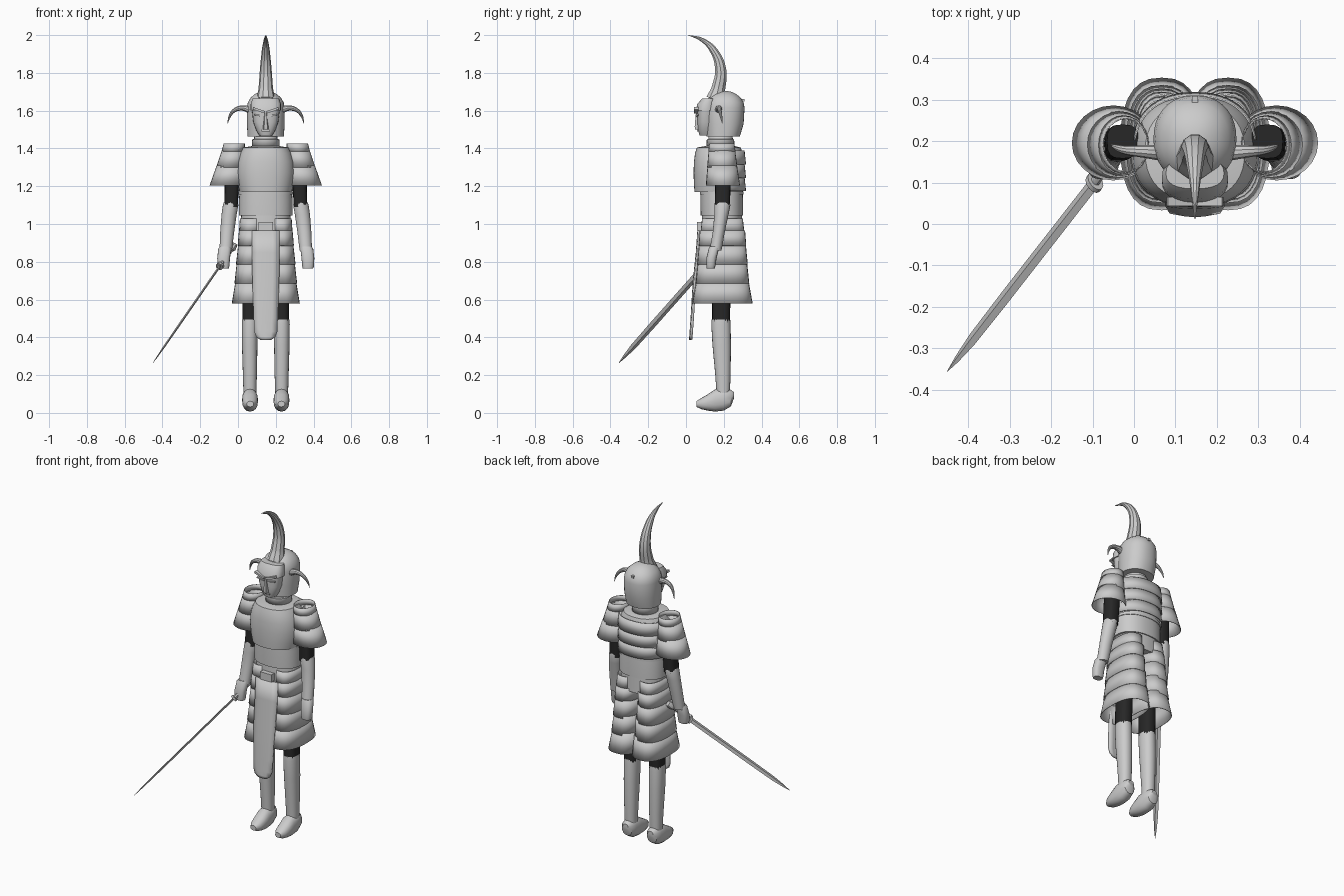
import bpy, bmesh, math
from mathutils import Vector, Matrix

if "Cube" in bpy.data.objects:
    bpy.data.objects.remove(bpy.data.objects["Cube"])

CX = 0.147  # the figure's own mirror plane


def material(name, value):
    m = bpy.data.materials.new(name)
    m.use_nodes = True
    colour = (value, value, value, 1)
    m.diffuse_color = colour
    m.node_tree.nodes["Principled BSDF"].inputs["Base Color"].default_value = colour
    return m


GREY = material("light grey", 0.6)
DARK = material("dark cloth", 0.02)


def finish(ob, mat, shell=0, angle=35):
    ob.data.materials.append(mat)
    if shell:
        mod = ob.modifiers.new("thickness", 'SOLIDIFY')
        mod.thickness, mod.offset = shell, -1
    bpy.ops.object.select_all(action='DESELECT')
    ob.select_set(True)
    bpy.context.view_layer.objects.active = ob
    bpy.ops.object.shade_smooth_by_angle(angle=math.radians(angle))
    return ob


def from_bmesh(name, bm, mat, shell=0):
    bmesh.ops.recalc_face_normals(bm, faces=bm.faces)
    me = bpy.data.meshes.new(name)
    bm.to_mesh(me)
    bm.free()
    ob = bpy.data.objects.new(name, me)
    bpy.context.collection.objects.link(ob)
    return finish(ob, mat, shell)


def loft(name, sections, mat=GREY, n=24, power=2, along='z', cap=True, shell=0, arc=None, x0=CX, side=1):
    """Skin rings given as (station, outward offset, half width, low, high)."""
    bm = bmesh.new()
    a0, a1 = arc or (0, 2 * math.pi)
    count = n + 1 if arc else n
    rings = []
    for t, off, rx, lo, hi in sections:
        ring = []
        for i in range(count):
            a = a0 + (a1 - a0) * i / n
            c, s = math.cos(a), math.sin(a)
            u = x0 + side * off + rx * math.copysign(abs(c) ** (2 / power), c)
            v = (lo + hi) / 2 + (hi - lo) / 2 * math.copysign(abs(s) ** (2 / power), s)
            ring.append(bm.verts.new((u, v, t) if along == 'z' else (u, t, v)))
        rings.append(ring)
    for low, high in zip(rings, rings[1:]):
        for i in range(n):
            j = (i + 1) % count
            bm.faces.new((low[i], low[j], high[j], high[i]))
    if cap and not arc:
        bm.faces.new(rings[0])
        bm.faces.new(rings[-1])
    return from_bmesh(name, bm, mat, shell)


def horn(name, points, mat=GREY):
    """Tapered tube through (x, y, z, radius) points."""
    cu = bpy.data.curves.new(name, 'CURVE')
    cu.dimensions, cu.bevel_depth, cu.bevel_resolution = '3D', 1, 3
    cu.resolution_u, cu.use_fill_caps = 8, True
    sp = cu.splines.new('BEZIER')
    sp.bezier_points.add(len(points) - 1)
    for bp, p in zip(sp.bezier_points, points):
        bp.co, bp.radius = p[:3], p[3]
        bp.handle_left_type = bp.handle_right_type = 'AUTO'
    ob = bpy.data.objects.new(name, cu)
    bpy.context.collection.objects.link(ob)
    bpy.ops.object.select_all(action='DESELECT')
    ob.select_set(True)
    bpy.context.view_layer.objects.active = ob
    bpy.ops.object.convert(target='MESH')
    return finish(bpy.context.object, mat)


def box(name, loc, size, tilt=0, mat=GREY):
    bm = bmesh.new()
    bmesh.ops.create_cube(bm, size=1)
    m = Matrix.Translation(loc) @ Matrix.Rotation(tilt, 4, 'Y') @ Matrix.Diagonal((*size, 1))
    bmesh.ops.transform(bm, matrix=m, verts=bm.verts)
    return from_bmesh(name, bm, mat)


# Torso
loft("breastplate", [(1.17, 0, .138, .045, .30), (1.21, 0, .148, .042, .308), (1.27, 0, .155, .04, .31),
                     (1.33, 0, .15, .042, .305), (1.375, 0, .136, .048, .30), (1.405, 0, .12, .058, .29),
                     (1.412, 0, .075, .10, .26)], n=40, power=2.3)
for k in range(3):
    z = 1.175 + .07 * k
    loft("back_band", [(z, 0, .152, .04, .318), (z + .075, 0, .148, .044, .31)],
         power=2.3, shell=.004, arc=(.15, math.pi - .15))
loft("waist_band", [(1.045, 0, .142, .078, .302), (1.12, 0, .142, .076, .302), (1.17, 0, .139, .076, .30)],
     n=40, power=2.3)
loft("waist_rim", [(1.155, 0, .144, .073, .304), (1.172, 0, .144, .073, .304)], n=40, power=2.3)
loft("lower_waist", [(.95, 0, .135, .082, .298), (1.045, 0, .13, .085, .296)], n=40, power=2.3)
loft("neck", [(1.38, 0, .045, .14, .235), (1.48, 0, .045, .14, .235)], DARK)
loft("collar", [(1.412, 0, .074, .108, .257), (1.448, 0, .072, .11, .255), (1.45, 0, .062, .118, .248),
                (1.47, 0, .06, .12, .246)], cap=False, shell=.006)

# Skirt tiers as two lobes, one round each leg: top, bottom, half widths, depths
tiers = [(1.03, .955, .137, .142, .108, .116), (.965, .885, .142, .149, .120, .126),
         (.89, .785, .146, .158, .124, .134), (.80, .685, .153, .166, .130, .142),
         (.70, .58, .160, .180, .138, .160)]
for top, bottom, w0, w1, d0, d1 in tiers:
    for side in (-1, 1):
        loft("skirt_plate", [(bottom, .08, w1 - .08, .193 - d1, .193 + d1),
                             (top, .073, w0 - .073, .193 - d0, .193 + d0)],
             n=28, power=2.5, cap=False, shell=.004, side=side)

# Hanging front panel with a rounded lower end
bm = bmesh.new()
rows = []
for z, half, y in [(.965, .074, .06), (.85, .074, .052), (.7, .071, .036), (.5, .064, .024),
                   (.43, .061, .019), (.402, .05, .017), (.387, .03, .016)]:
    rows.append([bm.verts.new((CX + half * f, y + .006 * f * f, z)) for f in (-1, -.5, 0, .5, 1)])
for r0, r1 in zip(rows, rows[1:]):
    for i in range(4):
        bm.faces.new((r0[i], r0[i + 1], r1[i + 1], r1[i]))
from_bmesh("front_panel", bm, GREY, .012)
box("belt_buckle", (CX, .072, .987), (.075, .03, .045))

# Head
dome = [(1.615 + .09 * math.sin(a), 0, .1 * math.cos(a), .205 - .105 * math.cos(a), .205 + .105 * math.cos(a))
        for a in [math.radians(d) for d in (0, 18, 36, 54, 70, 84)]]
loft("helmet", [(1.463, 0, .096, .108, .285), (1.53, 0, .1, .102, .305)] + dome, n=36, power=2.2)
loft("face_mask", [(1.468, 0, .034, .072, .15), (1.495, 0, .05, .064, .15), (1.54, 0, .066, .06, .15),
                   (1.60, 0, .073, .06, .15)], power=2.5)
loft("forehead_guard", [(1.60, 0, .08, .052, .16), (1.635, 0, .08, .06, .16), (1.665, 0, .07, .085, .16)],
     power=2.5)
loft("nose", [(1.50, 0, .016, .045, .10), (1.515, 0, .017, .042, .10), (1.60, 0, .007, .05, .10)], n=6)
box("mouth", (CX, .064, 1.495), (.045, .014, .008))
horn("crest_horn", [(CX, .155, 1.66, .05), (CX, .172, 1.72, .038), (CX, .183, 1.82, .031),
                    (CX, .145, 1.92, .021), (CX, .085, 1.975, .011), (CX, .012, 2.0, .001)])
box("helmet_rivet", (CX, .298, 1.655), (.014, .022, .014))
for side in (-1, 1):
    def at(off, y, z, *r):
        return (CX + side * off, y, z, *r)
    horn("side_horn", [at(.085, .172, 1.605, .019), at(.125, .175, 1.614, .015), at(.165, .178, 1.602, .011),
                       at(.19, .185, 1.572, .007), at(.202, .192, 1.532, .001)])
    box("brow", at(.036, .054, 1.602), (.066, .022, .012), -side * .33)
    box("eyelid", at(.037, .061, 1.575), (.046, .012, .008), -side * .2)

    # Shoulder guards
    guards = [((1.385, .172, .062, .118, .262), (1.427, .167, .056, .124, .256)),
              ((1.30, .183, .08, .112, .272), (1.392, .172, .06, .12, .26)),
              ((1.205, .197, .1, .105, .286), (1.31, .184, .076, .114, .27))]
    for pair in guards:
        loft("shoulder_guard", pair, cap=False, shell=.003, side=side)

    # Arms
    loft("upper_sleeve", [(1.09, .184, .036, .152, .232), (1.25, .178, .038, .156, .238),
                          (1.36, .174, .038, .158, .24)], DARK, n=16, power=3, side=side)
    loft("forearm", [(.86, .212, .033, .125, .188), (.96, .204, .037, .142, .206), (1.05, .194, .04, .15, .225),
                     (1.10, .186, .041, .15, .235), (1.115, .185, .037, .153, .232)], n=20, side=side)
    loft("hand", [(.765, .223, .027, .11, .152), (.775, .224, .031, .108, .155), (.82, .223, .034, .108, .162),
                  (.87, .217, .034, .12, .175), (.88, .215, .028, .125, .175)], n=16, power=2.6, side=side)

    # Legs
    loft("thigh", [(.46, .085, .039, .138, .232), (.8, .08, .042, .14, .24)], DARK, n=16, power=2.6, side=side)
    loft("shin", [(.10, .084, .034, .162, .232), (.2, .084, .037, .155, .236), (.36, .085, .041, .14, .238),
                  (.47, .085, .042, .134, .236), (.495, .085, .04, .136, .234)], n=20, power=2.2, side=side)
    loft("shoe", [(.253, .084, .018, .075, .11), (.238, .084, .034, .035, .122), (.2, .084, .041, .012, .13),
                  (.155, .083, .042, .007, .125), (.115, .083, .041, .012, .098), (.08, .083, .034, .02, .078),
                  (.055, .083, .018, .032, .062)], n=16, power=2.3, along='y', side=side)

# Sword, built along its own length from the tip, then placed in the right hand
axis = Vector((.459, .589, .664)).normalized()
wide = Vector((-.335, .807, -.485))
wide = (wide - axis * wide.dot(axis)).normalized()
flat = wide.cross(axis)
place = Matrix((flat, wide, axis)).transposed().to_4x4()
place.translation = (-.45, -.355, .265)
sword = [loft("sword_blade", [(0, 0, .001, -.001, .001), (.05, 0, .003, -.009, .009), (.13, 0, .005, -.016, .016),
                              (.3, 0, .006, -.018, .018), (.77, 0, .006, -.018, .018)], n=4, x0=0),
         loft("sword_guard", [(.765, 0, .02, -.026, .026), (.778, 0, .02, -.026, .026)], n=12, x0=0),
         loft("sword_handle", [(.775, 0, .011, -.013, .013), (.915, 0, .011, -.013, .013)], n=10, x0=0),
         loft("sword_pommel", [(.90, 0, .014, -.016, .016), (.915, 0, .02, -.022, .022),
                               (.94, 0, .015, -.017, .017)], n=10, x0=0)]
for part in sword:
    part.matrix_world = place
